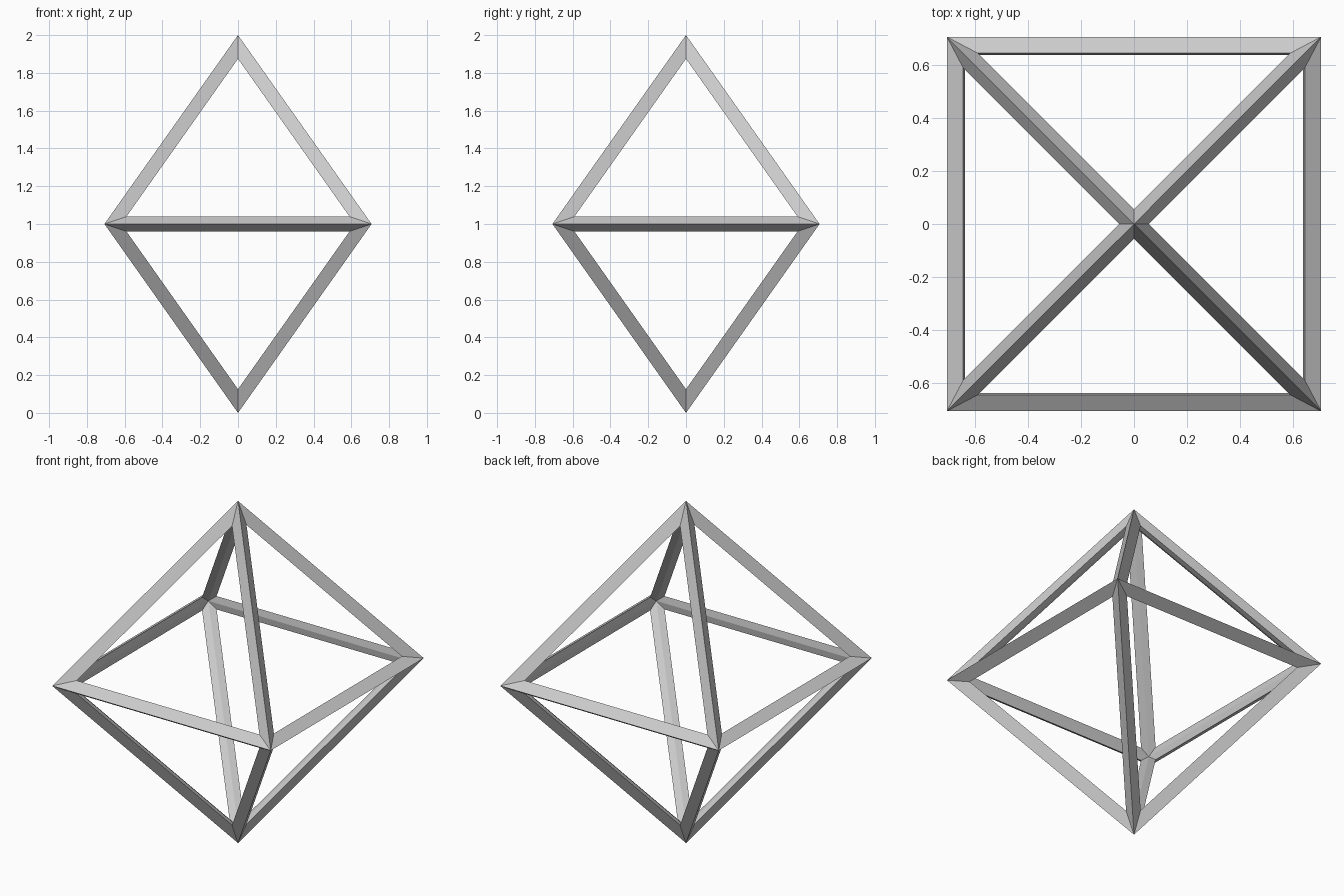
import bpy, bmesh
from math import pi, sin, cos

if "Cube" in bpy.data.objects:
    bpy.data.objects.remove(bpy.data.objects["Cube"])

HALF_BAR = 0.1 / 2.1          # half the bar thickness
R = 1.0 - HALF_BAR            # octahedron radius before bars are added

# Regular octahedron: square of four corners plus top and bottom points
bm = bmesh.new()
ring = [bm.verts.new((R * cos(pi / 4 + i * pi / 2), R * sin(pi / 4 + i * pi / 2), 0))
        for i in range(4)]
top, bottom = bm.verts.new((0, 0, R)), bm.verts.new((0, 0, -R))
for i in range(4):
    a, b = ring[i], ring[(i + 1) % 4]
    bm.faces.new((a, b, top))
    bm.faces.new((b, a, bottom))
bm.normal_update()

mesh = bpy.data.meshes.new("octahedron_frame")
bm.to_mesh(mesh)
bm.free()
frame = bpy.data.objects.new("octahedron_frame", mesh)
frame.location.z = 1.0
bpy.context.collection.objects.link(frame)

# Turn every edge into a diamond-section bar
wire = frame.modifiers.new("bars", 'WIREFRAME')
wire.thickness = 2 * HALF_BAR
wire.offset = 0.0
wire.use_even_offset = True
wire.use_relative_offset = False
wire.use_replace = True
